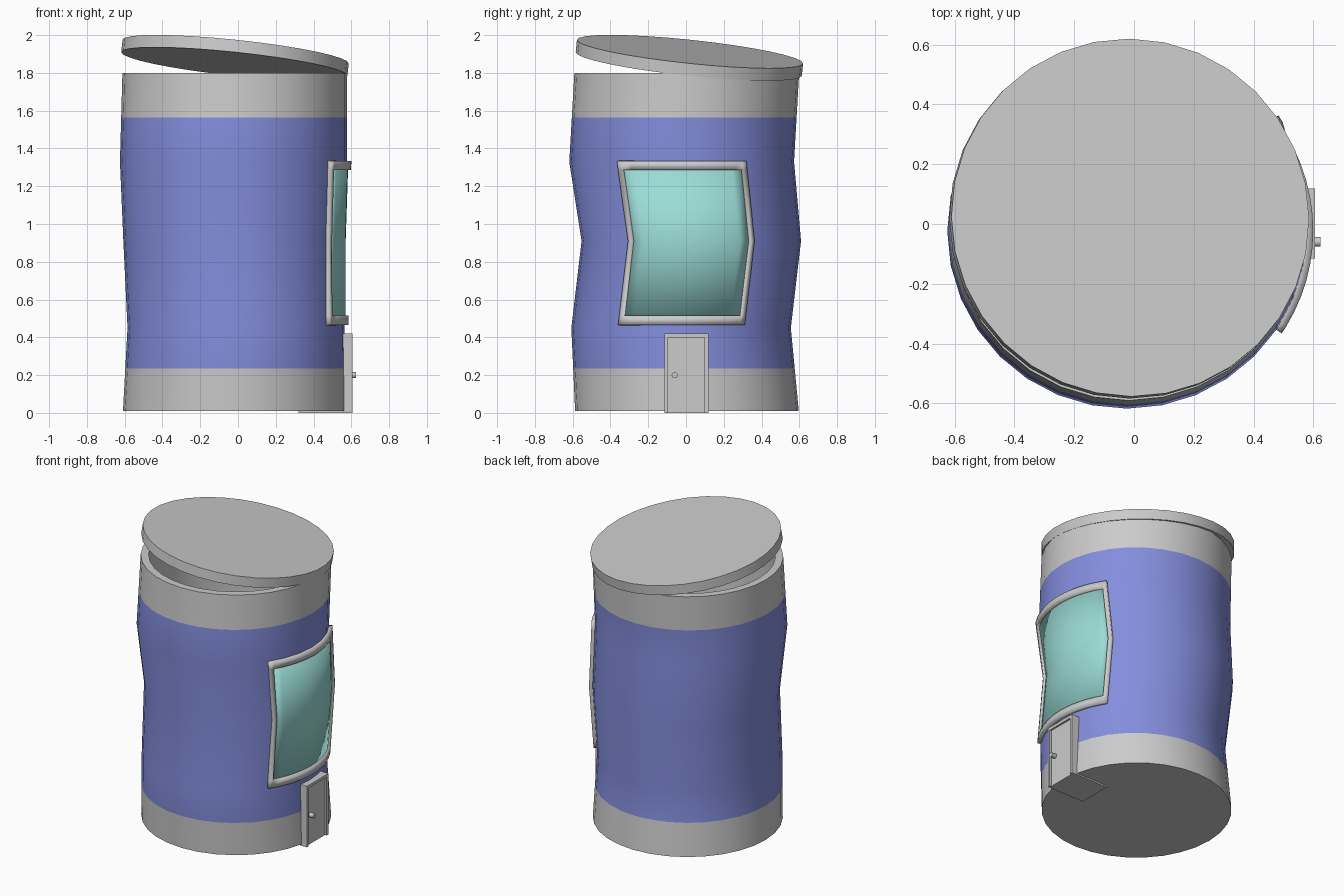
import bpy
from math import sin, cos, tau, radians, pi
from mathutils import Vector

if "Cube" in bpy.data.objects:
    bpy.data.objects.remove(bpy.data.objects["Cube"])

SIDES = 32
# ring: height, centre y, radius, extra bulge on the -x side
RINGS = [(0.01, 0.005, 0.592, 0.0), (0.45, -0.026, 0.581, -0.013),
         (0.91, 0.028, 0.581, 0.009), (1.33, -0.023, 0.595, 0.013),
         (1.80, 0.004, 0.595, 0.0)]


def point(a, z, off=0.0):
    """Point on the wobbly wall at angle a and height z, pushed out by off."""
    for lo, hi in zip(RINGS, RINGS[1:]):
        if z <= hi[0]:
            break
    t = (z - lo[0]) / (hi[0] - lo[0])
    cy, r, bulge = (lo[k] + t * (hi[k] - lo[k]) for k in (1, 2, 3))
    return (-0.017 + (r + off) * cos(a) - bulge * (1 - cos(a)) / 2,
            cy + (r + off) * sin(a), z)


def material(name, rgb):
    m = bpy.data.materials.new(name)
    m.diffuse_color = (*rgb, 1)
    m.use_nodes = True
    m.node_tree.nodes["Principled BSDF"].inputs["Base Color"].default_value = m.diffuse_color
    return m


def make(name, verts, faces, mat=None):
    me = bpy.data.meshes.new(name)
    me.from_pydata(verts, [], faces)
    me.polygons.foreach_set("use_smooth", [True] * len(me.polygons))
    me.set_sharp_from_angle(angle=radians(30))
    ob = bpy.data.objects.new(name, me)
    bpy.context.collection.objects.link(ob)
    if mat:
        me.materials.append(mat)
    return ob


def loft(name, profile, mat=None, cap_start=False, cap_end=False):
    """Rings around the wall following (height, offset) pairs."""
    n = SIDES
    verts = [point(tau * j / n, z, off) for z, off in profile for j in range(n)]
    faces = [(i * n + j, i * n + (j + 1) % n,
              (i + 1) * n + (j + 1) % n, (i + 1) * n + j)
             for i in range(len(profile) - 1) for j in range(n)]
    if cap_start:
        faces.append(tuple(reversed(range(n))))
    if cap_end:
        faces.append(tuple(range(len(verts) - n, len(verts))))
    return make(name, verts, faces, mat)


def patch(name, angles, heights, off, thick, hole=False, mat=None):
    """Curved slab on the wall; hole keeps only the border cells."""
    w, h = len(angles), len(heights)
    verts = [point(a, z, off) for z in heights for a in angles]
    faces = [(i * w + j, i * w + j + 1, (i + 1) * w + j + 1, (i + 1) * w + j)
             for i in range(h - 1) for j in range(w - 1)
             if not (hole and 0 < i < h - 2 and 0 < j < w - 2)]
    used = sorted({v for f in faces for v in f})
    remap = {v: k for k, v in enumerate(used)}
    ob = make(name, [verts[v] for v in used],
              [tuple(remap[v] for v in f) for f in faces], mat)
    ob.modifiers.new("thickness", 'SOLIDIFY').thickness = thick
    return ob


def box(name, lo, hi):
    bpy.ops.mesh.primitive_cube_add(size=1, location=[(a + b) / 2 for a, b in zip(lo, hi)])
    ob = bpy.context.object
    ob.name = name
    ob.scale = [b - a for a, b in zip(lo, hi)]
    return ob


blue = material("blue_paint", (0.23, 0.27, 0.72))
teal = material("window_glass", (0.33, 0.72, 0.68))

# hollow container: grey base, painted wall, grey collar with inner lining
loft("base_band", [(0.01, 0), (0.235, 0)], cap_start=True)
loft("painted_wall", [(z, 0) for z in (0.235, 0.45, 0.91, 1.33, 1.565)], blue)
loft("top_band_and_lining",
     [(1.565, 0), (1.8, 0)] + [(z, -0.05) for z in (1.8, 1.33, 0.91, 0.45, 0.06)],
     cap_end=True)

# lid, tipped up towards -x and -y
bpy.ops.mesh.primitive_cylinder_add(vertices=SIDES, radius=0.602, depth=0.066,
                                    location=(-0.016, 0.018, 1.88))
lid = bpy.context.object
lid.name = "lid"
lid.rotation_euler = Vector((0.105, 0.105, 1)).to_track_quat('Z', 'Y').to_euler()
bpy.ops.object.shade_smooth_by_angle(angle=radians(30))

# curved window on the +x side
inner = [-0.545 + 1.09 * k / 12 for k in range(13)]
patch("window_frame", [-0.59] + inner + [0.59],
      [0.465, 0.515, 0.91, 1.285, 1.333], 0.022, 0.04, hole=True)
patch("window_pane", inner, [0.515, 0.91, 1.285], 0.006, 0.012, mat=teal)

# small door: frame posts, lintel, recessed panel and knob
for side, y in (("left", -0.115), ("right", 0.099)):
    box("door_post_" + side, (0.32, y, 0), (0.605, y + 0.019, 0.40))
box("door_lintel", (0.32, -0.115, 0.40), (0.605, 0.118, 0.42))
box("door_panel", (0.32, -0.096, 0), (0.592, 0.099, 0.40))
bpy.ops.mesh.primitive_cylinder_add(vertices=16, radius=0.016, depth=0.04,
                                    location=(0.605, -0.06, 0.20),
                                    rotation=(0, pi / 2, 0))
bpy.context.object.name = "door_knob"
bpy.ops.object.shade_smooth_by_angle(angle=radians(30))
